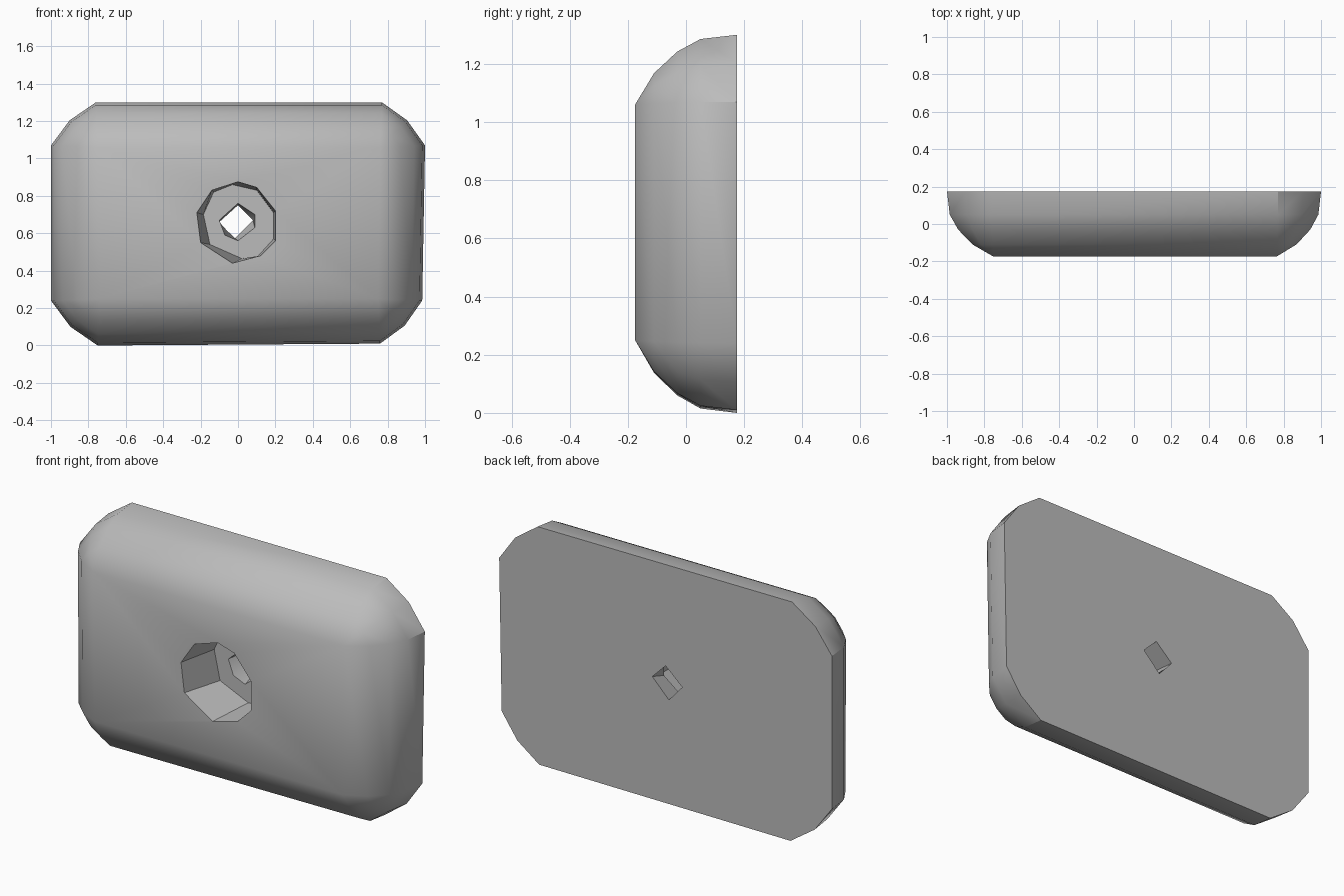
import bpy
import bmesh
import math

cube = bpy.data.objects.get("Cube")
if cube:
    bpy.data.objects.remove(cube, do_unlink=True)

grey = bpy.data.materials.new("plain grey")
grey.use_nodes = True
COLOR = (0.5, 0.5, 0.5, 1)
grey.diffuse_color = COLOR
grey.node_tree.nodes["Principled BSDF"].inputs["Base Color"].default_value = COLOR


def loft(name, rings):
    """Skin equal-length (x, z) rings placed at increasing y and cap both ends."""
    bm = bmesh.new()
    loops = [[bm.verts.new((x, y, z)) for x, z in ring] for y, ring in rings]
    n = len(loops[0])
    for a, b in zip(loops, loops[1:]):
        for i in range(n):
            j = (i + 1) % n
            bm.faces.new((a[i], a[j], b[j], b[i]))
    bm.faces.new(loops[0])
    bm.faces.new(loops[-1])
    bmesh.ops.remove_doubles(bm, verts=bm.verts, dist=0.0005)
    bmesh.ops.recalc_face_normals(bm, faces=bm.faces)
    mesh = bpy.data.meshes.new(name)
    bm.to_mesh(mesh)
    bm.free()
    mesh.materials.append(grey)
    obj = bpy.data.objects.new(name, mesh)
    bpy.context.collection.objects.link(obj)
    return obj


# Slab corners, clockwise: centre, x reach, z reach, start with the z end?
CORNERS = [
    ((-0.75, 1.06), -0.25, 0.24, False),
    ((0.76, 1.06), 0.24, 0.24, True),
    ((0.75, 0.25), 0.235, -0.24, False),
    ((-0.74, 0.25), -0.26, -0.25, True),
]


def slab_ring(f):
    """Outline with cut corners, grown from the front rectangle by factor f."""
    ring = []
    for (cx, cz), rx, rz, z_first in CORNERS:
        bulge = 0.6
        arc = [(1, 0.04), (bulge, bulge), (0.04, 1)]
        if z_first:
            arc.reverse()
        ring += [(cx + f * rx * u, cz + f * rz * v) for u, v in arc]
    return ring


# Slab: flat back, rounded over towards the front
slab = loft("slab", [(y, slab_ring(f)) for y, f in
                     [(-0.175, 0), (-0.11, 0.45), (-0.03, 0.76), (0.05, 0.94), (0.175, 1)]])

# Wide pocket in the front
mouth = [(-0.14, 0.83), (0, 0.875), (0.1, 0.845), (0.2, 0.72), (0.2, 0.56),
         (0.12, 0.48), (-0.03, 0.44), (-0.2, 0.55), (-0.22, 0.71)]
floor = [(-0.13, 0.82), (-0.03, 0.86), (0.1, 0.83), (0.19, 0.71), (0.19, 0.57),
         (0.1, 0.47), (0.02, 0.465), (-0.15, 0.54), (-0.185, 0.7)]
pocket = loft("pocket_cutter", [(-0.25, mouth), (-0.175, mouth), (0.06, floor)])

# Narrow bore through to the back
hexagon = [(0, 0.76), (0.09, 0.7), (0.09, 0.63), (0, 0.56), (-0.07, 0.59), (-0.1, 0.67)]
diamond = [(0, 0.75), (0.04, 0.71), (0.08, 0.67), (-0.02, 0.57), (-0.06, 0.615), (-0.1, 0.66)]
bore = loft("bore_cutter", [(0, hexagon), (0.06, hexagon), (0.175, diamond), (0.25, diamond)])

bpy.ops.object.select_all(action="DESELECT")
bpy.context.view_layer.objects.active = slab
slab.select_set(True)
for cutter in (pocket, bore):
    cutter.hide_render = True
    mod = slab.modifiers.new(cutter.name, "BOOLEAN")
    mod.operation = "DIFFERENCE"
    mod.solver = "EXACT"
    mod.object = cutter
    bpy.ops.object.modifier_apply(modifier=mod.name)
    bpy.data.objects.remove(cutter, do_unlink=True)

bpy.ops.object.shade_smooth_by_angle(angle=math.radians(35))
